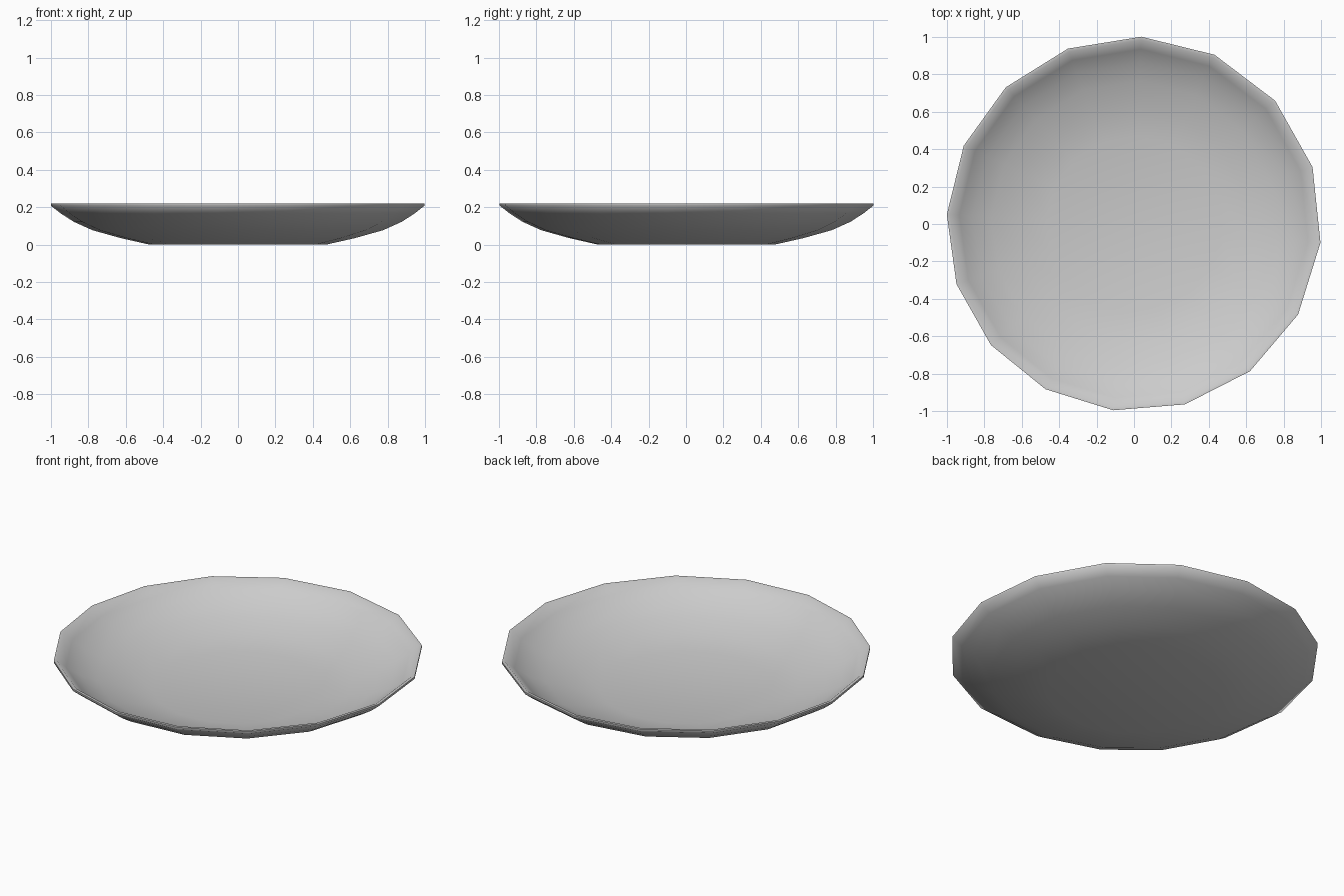
import bpy, bmesh
from math import sin, cos, radians

if "Cube" in bpy.data.objects:
    bpy.data.objects.remove(bpy.data.objects["Cube"])

SIDES = 16
# Cross-section (radius, height): underside, rim, then inner bowl
PROFILE = [(0.475, 0), (0.63, 0.035), (0.78, 0.077), (0.88, 0.122), (0.95, 0.167),
           (1.002, 0.208), (1.002, 0.22), (0.985, 0.22),
           (0.935, 0.178), (0.865, 0.134), (0.765, 0.09), (0.62, 0.05), (0.47, 0.018)]


def angle(i):
    # Slightly uneven spacing, like a hand-made dish
    t = 40.7 + i * 360 / SIDES
    return radians(t + 2.5 * sin(radians(t - 30)))


# Dish: lathe the profile around z
bm = bmesh.new()
rings = [[bm.verts.new((r * cos(angle(i)), r * sin(angle(i)), z)) for i in range(SIDES)]
         for r, z in PROFILE]
for a, b in zip(rings, rings[1:]):
    for i in range(SIDES):
        j = (i + 1) % SIDES
        bm.faces.new((a[i], a[j], b[j], b[i]))

# Flat base and inner floor
bm.faces.new(rings[0][::-1])
bm.faces.new(rings[-1])
bmesh.ops.recalc_face_normals(bm, faces=bm.faces[:])

mesh = bpy.data.meshes.new("dish")
bm.to_mesh(mesh)
bm.free()
dish = bpy.data.objects.new("dish", mesh)
bpy.context.collection.objects.link(dish)

# Smooth shading
bpy.context.view_layer.objects.active = dish
dish.select_set(True)
bpy.ops.object.shade_smooth_by_angle(angle=radians(60))
